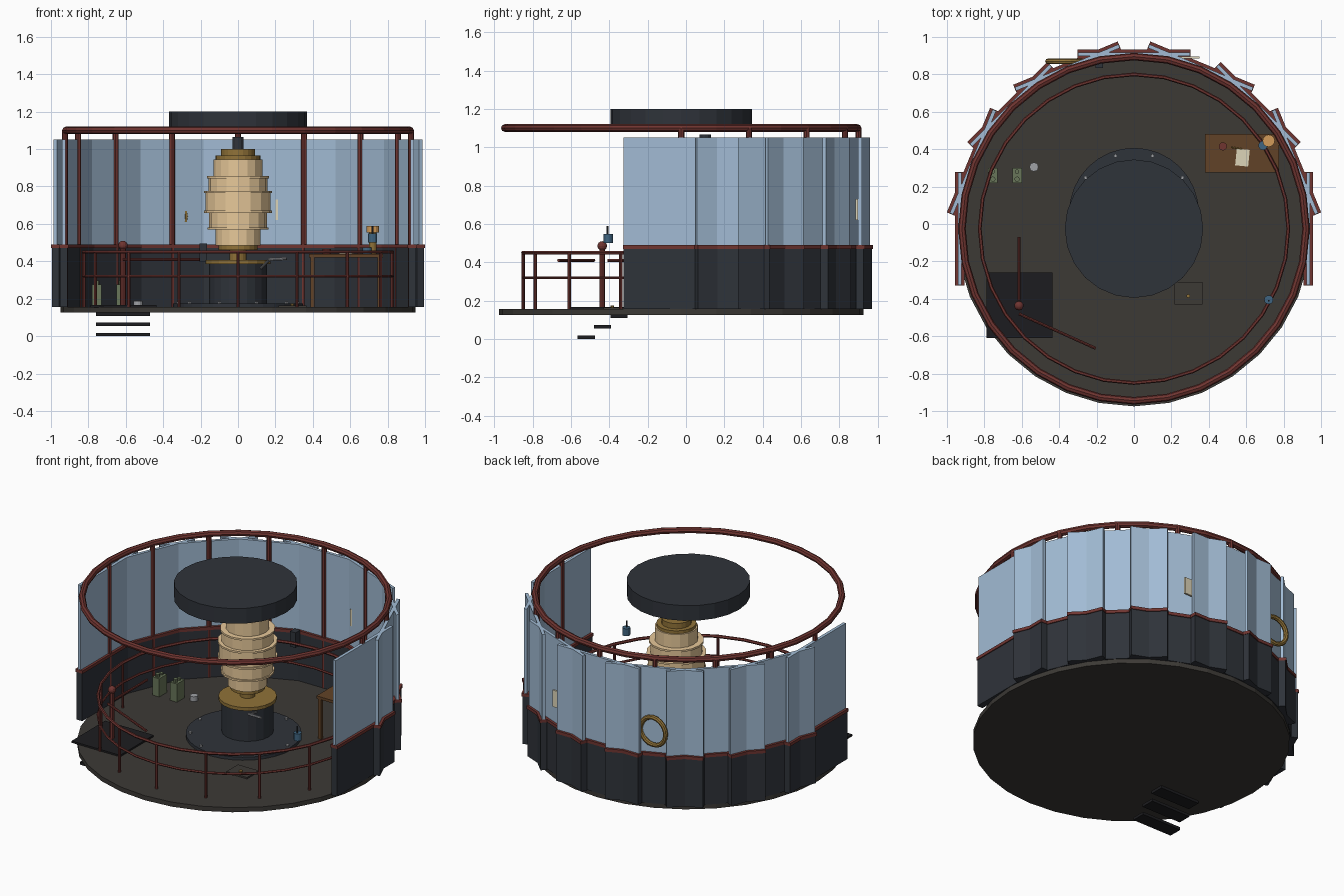
import bpy, math
from mathutils import Vector, Matrix

CY = -0.025   # room centre on y
LY = 0.10     # lens centre on y


def mat(name, r, g, b):
    m = bpy.data.materials.new(name)
    m.diffuse_color = (r, g, b, 1)
    return m


RED = mat("red_paint", 0.16, 0.035, 0.03)
GLASS = mat("pale_glass", 0.36, 0.50, 0.66)
DARK = mat("dark_iron", 0.028, 0.033, 0.042)
FLOOR = mat("floor_plate", 0.045, 0.041, 0.036)
BLACK = mat("black_step", 0.012, 0.012, 0.014)
CREAM = mat("cream_lens", 0.80, 0.58, 0.32)
BRASS = mat("brass", 0.28, 0.17, 0.04)
WOOD = mat("wood", 0.12, 0.055, 0.02)
GREEN = mat("green_can", 0.14, 0.18, 0.10)
PAPER = mat("paper", 0.72, 0.66, 0.48)
GREY = mat("tin", 0.35, 0.36, 0.38)
BLUE = mat("blue_cup", 0.05, 0.13, 0.22)
AMBER = mat("amber", 0.65, 0.33, 0.10)


def done(name, m):
    o = bpy.context.object
    o.name = name
    o.data.materials.append(m)
    return o


def box(name, c, s, m, rot=0):
    bpy.ops.mesh.primitive_cube_add(size=1, location=c, rotation=(0, 0, rot))
    o = done(name, m)
    o.scale = s
    return o


def cyl(name, x, y, z0, z1, r, m, n=16):
    bpy.ops.mesh.primitive_cylinder_add(vertices=n, radius=r, depth=z1 - z0,
                                        location=(x, y, (z0 + z1) / 2))
    return done(name, m)


def rod(name, a, b, r, m, n=8):
    a, b = Vector(a), Vector(b)
    d = b - a
    bpy.ops.mesh.primitive_cylinder_add(vertices=n, radius=r, depth=d.length, location=(a + b) / 2,
                                        rotation=d.to_track_quat('Z', 'Y').to_euler())
    return done(name, m)


def ring(name, c, R, r, m, n=32, k=8, rot=(0, 0, 0)):
    bpy.ops.mesh.primitive_torus_add(major_radius=R, minor_radius=r, major_segments=n,
                                     minor_segments=k, location=c, rotation=rot)
    return done(name, m)


def ball(name, c, r, m):
    bpy.ops.mesh.primitive_uv_sphere_add(segments=12, ring_count=8, radius=r, location=c)
    return done(name, m)


# floor, top ring and roof drum
cyl("floor", 0, CY, 0.125, 0.155, 0.95, FLOOR, 32)
ring("top_ring", (0, CY, 1.10), 0.92, 0.02, RED)
cyl("roof_drum", 0, CY, 1.10, 1.20, 0.37, DARK, 24)

# overlapping wall bays over the back half: iron dado, sill, glass, post
for i in range(9):
    a = math.radians(22.5 * i)
    ca, sa = math.cos(a), math.sin(a)
    x, y, rot = 0.932 * ca, CY + 0.932 * sa, a + math.pi / 2
    box(f"wall_panel_{i}", (x, y, 0.315), (0.6, 0.04, 0.32), DARK, rot)
    box(f"sill_{i}", (x, y, 0.48), (0.605, 0.052, 0.02), RED, rot)
    box(f"glass_{i}", (x, y, 0.77), (0.6, 0.02, 0.56), GLASS, rot)
    cyl(f"post_{i}", 0.925 * ca, CY + 0.925 * sa, 0.155, 1.10, 0.016, RED, 8)

# inner railing
ring("rail_top", (0, CY, 0.45), 0.825, 0.010, RED, 32, 6)
ring("rail_mid", (0, CY, 0.32), 0.825, 0.008, RED, 32, 6)
for i in range(9):
    a = math.radians(180 + 22.5 * i)
    cyl(f"baluster_{i}", 0.825 * math.cos(a), CY + 0.825 * math.sin(a), 0.155, 0.45, 0.009, RED, 8)

# stair opening, steps, newel and hand rails
box("stair_hatch", (-0.612, -0.435, 0.16), (0.355, 0.35, 0.012), BLACK)
for i in range(3):
    box(f"step_{i}", (-0.615, -0.52 + 0.085 * i, 0.009 + 0.054 * i), (0.29, 0.09, 0.018), BLACK)
cyl("newel", -0.615, -0.437, 0.155, 0.48, 0.015, RED, 8)
ball("newel_ball", (-0.615, -0.437, 0.485), 0.025, RED)
rod("hand_rail_a", (-0.615, -0.41, 0.41), (-0.615, -0.07, 0.41), 0.008, RED)
rod("hand_rail_b", (-0.615, -0.48, 0.41), (-0.205, -0.665, 0.41), 0.008, RED)

# lens base with bolts
cyl("lens_base", 0, 0.06, 0.155, 0.175, 0.347, DARK, 32)
for i in range(10):
    a = math.radians(18 + 36 * i) + math.pi / 2
    cyl(f"bolt_{i}", 0.32 * math.cos(a), 0.06 + 0.32 * math.sin(a), 0.175, 0.185, 0.010, GREY, 6)
cyl("pedestal", 0, LY, 0.175, 0.39, 0.156, DARK, 20)
for i, (z0, z1, r) in enumerate([(0.385, 0.407, 0.175), (0.40, 0.47, 0.045), (0.46, 0.485, 0.105),
                                 (0.945, 0.965, 0.12), (0.96, 1.0, 0.09)]):
    cyl(f"brass_collar_{i}", 0, LY, z0, z1, r, BRASS, 20)
cyl("lens_spindle", 0, LY, 1.0, 1.065, 0.03, DARK, 12)

# stacked lens tiers with a thin lip between them
tiers = [(0.485, 0.575, 0.12), (0.575, 0.665, 0.155), (0.665, 0.77, 0.173),
         (0.77, 0.85, 0.158), (0.85, 0.945, 0.13)]
for i, (z0, z1, r) in enumerate(tiers):
    cyl(f"lens_tier_{i}", 0, LY, z0, z1, r, CREAM, 16)
    if i:
        rr = max(r, tiers[i - 1][2]) + 0.008
        cyl(f"lens_lip_{i}", 0, LY, z0 - 0.006, z0 + 0.006, rr, CREAM, 16)
rod("crank", (0.16, -0.12, 0.41), (0.26, -0.13, 0.415), 0.008, GREY)
rod("crank_arm", (0.17, -0.12, 0.41), (0.12, 0.02, 0.36), 0.008, GREY)

# table and things on it
box("table_top", (0.578, 0.378, 0.43), (0.395, 0.205, 0.018), WOOD)
for sx in (-1, 1):
    for sy in (-1, 1):
        box("table_leg", (0.578 + sx * 0.18, 0.378 + sy * 0.085, 0.288), (0.022, 0.022, 0.267), WOOD)
cyl("ink_pot", 0.475, 0.415, 0.439, 0.465, 0.022, RED, 12)
rod("pen", (0.52, 0.41, 0.445), (0.58, 0.40, 0.445), 0.004, BRASS)
box("note_sheet", (0.58, 0.355, 0.443), (0.07, 0.09, 0.008), PAPER, -0.1)
cyl("cup", 0.69, 0.42, 0.439, 0.475, 0.025, BLUE, 12)
cyl("lamp_foot", 0.72, 0.445, 0.439, 0.555, 0.02, BRASS, 12)
cyl("lamp_shade", 0.72, 0.445, 0.555, 0.588, 0.033, AMBER, 12)

# small gauge on the railing
cyl("gauge", 0.72, -0.405, 0.50, 0.548, 0.024, BLUE, 12)
rod("gauge_pin", (0.72, -0.41, 0.54), (0.72, -0.41, 0.59), 0.005, DARK)

# oil cans and tin
for i, x in enumerate((-0.755, -0.625)):
    box(f"oil_can_{i}", (x, 0.26, 0.215), (0.05, 0.08, 0.12), GREEN)
    cyl(f"can_neck_{i}", x, 0.24, 0.275, 0.297, 0.014, GREEN, 10)
    cyl(f"can_cap_{i}", x, 0.28, 0.275, 0.287, 0.012, GREEN, 10)
cyl("tin", -0.535, 0.305, 0.155, 0.187, 0.024, GREY, 12)

# floor trap plate with knob
box("trap_plate", (0.292, -0.37, 0.159), (0.15, 0.12, 0.012), FLOOR)
cyl("trap_knob", 0.29, -0.385, 0.165, 0.175, 0.010, BRASS, 10)

# fittings on the back wall
box("wall_notice", (0.275, 0.89, 0.675), (0.15, 0.012, 0.11), PAPER)
ring("brass_hoop", (-0.37, 0.87, 0.64), 0.09, 0.015, BRASS, 20, 8, (math.pi / 2, 0, 0))
box("wall_box", (-0.185, 0.86, 0.445), (0.04, 0.05, 0.10), DARK)
